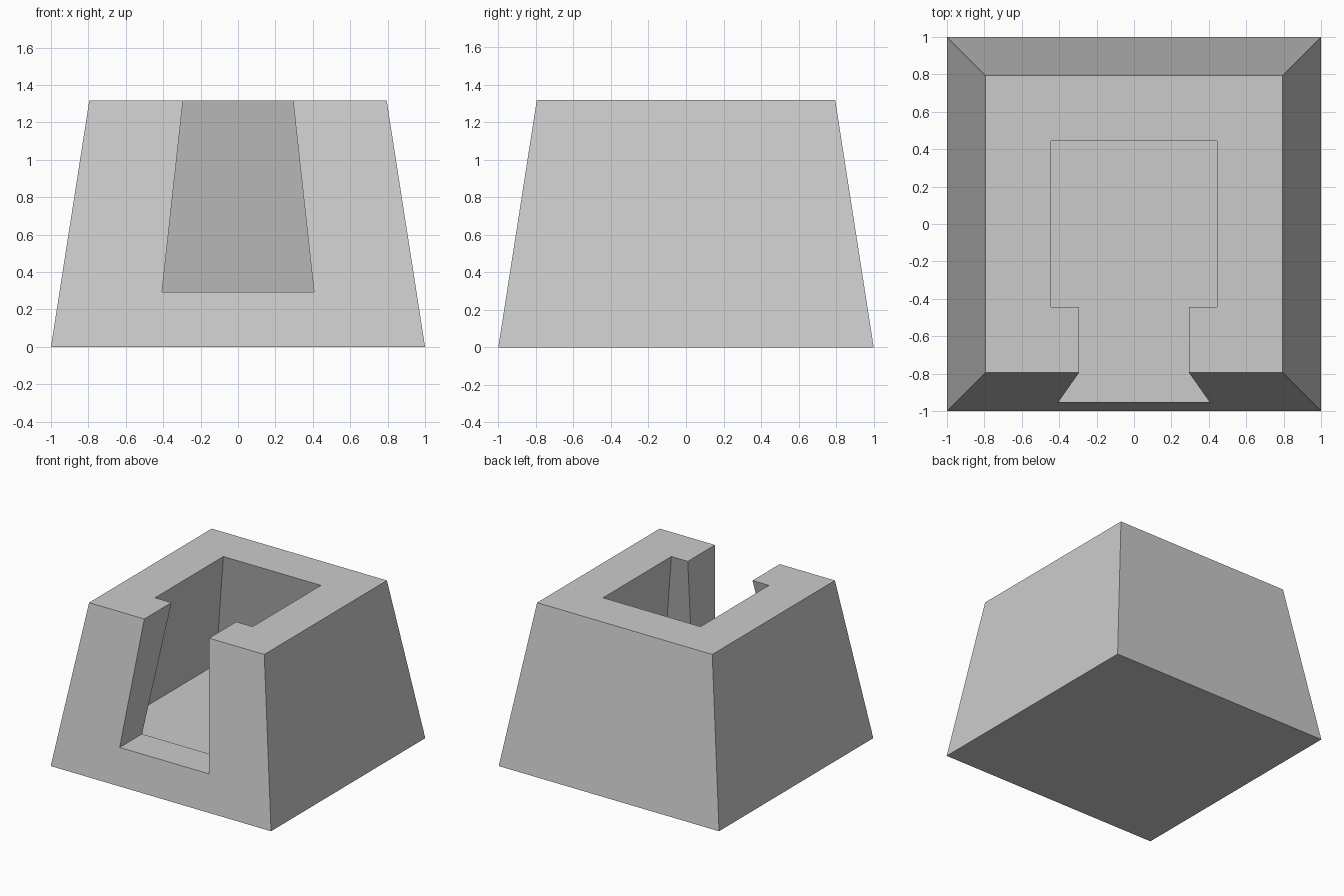
import bpy

if "Cube" in bpy.data.objects:
    bpy.data.objects.remove(bpy.data.objects["Cube"])

BASE, TOP, HEIGHT = 1.0, 0.795, 1.317          # outer block half-widths and height
FLOOR, IN_BASE, IN_TOP = 0.288, 0.666, 0.443   # hollow, wider at its floor
SILL, SLOT_BASE, SLOT_TOP = 0.294, 0.406, 0.294  # front opening
OVER = 0.2                                     # cutters rise above the rim


def extend(low, high, z0):
    """Half-width of a sloped wall continued OVER above the rim."""
    return high + (high - low) * OVER / (HEIGHT - z0)


def tapered_box(name, z0, z1, low, high):
    """Box between two rectangles, each given as (half_x, y_min, y_max)."""
    verts = []
    for z, (hx, y0, y1) in ((z0, low), (z1, high)):
        verts += [(-hx, y0, z), (hx, y0, z), (hx, y1, z), (-hx, y1, z)]
    faces = [(3, 2, 1, 0), (4, 5, 6, 7)]
    faces += [(i, (i + 1) % 4, (i + 1) % 4 + 4, i + 4) for i in range(4)]
    mesh = bpy.data.meshes.new(name)
    mesh.from_pydata(verts, [], faces)
    obj = bpy.data.objects.new(name, mesh)
    bpy.context.collection.objects.link(obj)
    return obj


def square(h):
    return (h, -h, h)


# Outer tapered block
block = tapered_box("hollow_block", 0, HEIGHT, square(BASE), square(TOP))
grey = bpy.data.materials.new("light grey")
grey.diffuse_color = (0.6, 0.6, 0.6, 1)
grey.use_nodes = True
grey.node_tree.nodes["Principled BSDF"].inputs["Base Color"].default_value = grey.diffuse_color
block.data.materials.append(grey)

# Inner hollow and front slot cutters
hollow = tapered_box("hollow_cutter", FLOOR, HEIGHT + OVER, square(IN_BASE),
                     square(extend(IN_BASE, IN_TOP, FLOOR)))
slot = tapered_box("slot_cutter", SILL, HEIGHT + OVER, (SLOT_BASE, -1.2, 0),
                   (extend(SLOT_BASE, SLOT_TOP, SILL), -1.2, 0))

# Cut both out of the block
bpy.context.view_layer.objects.active = block
for cutter in (hollow, slot):
    cutter.hide_render = True
    mod = block.modifiers.new(cutter.name, 'BOOLEAN')
    mod.operation = 'DIFFERENCE'
    mod.solver = 'EXACT'
    mod.object = cutter
    bpy.ops.object.modifier_apply(modifier=mod.name)
    bpy.data.objects.remove(cutter)
